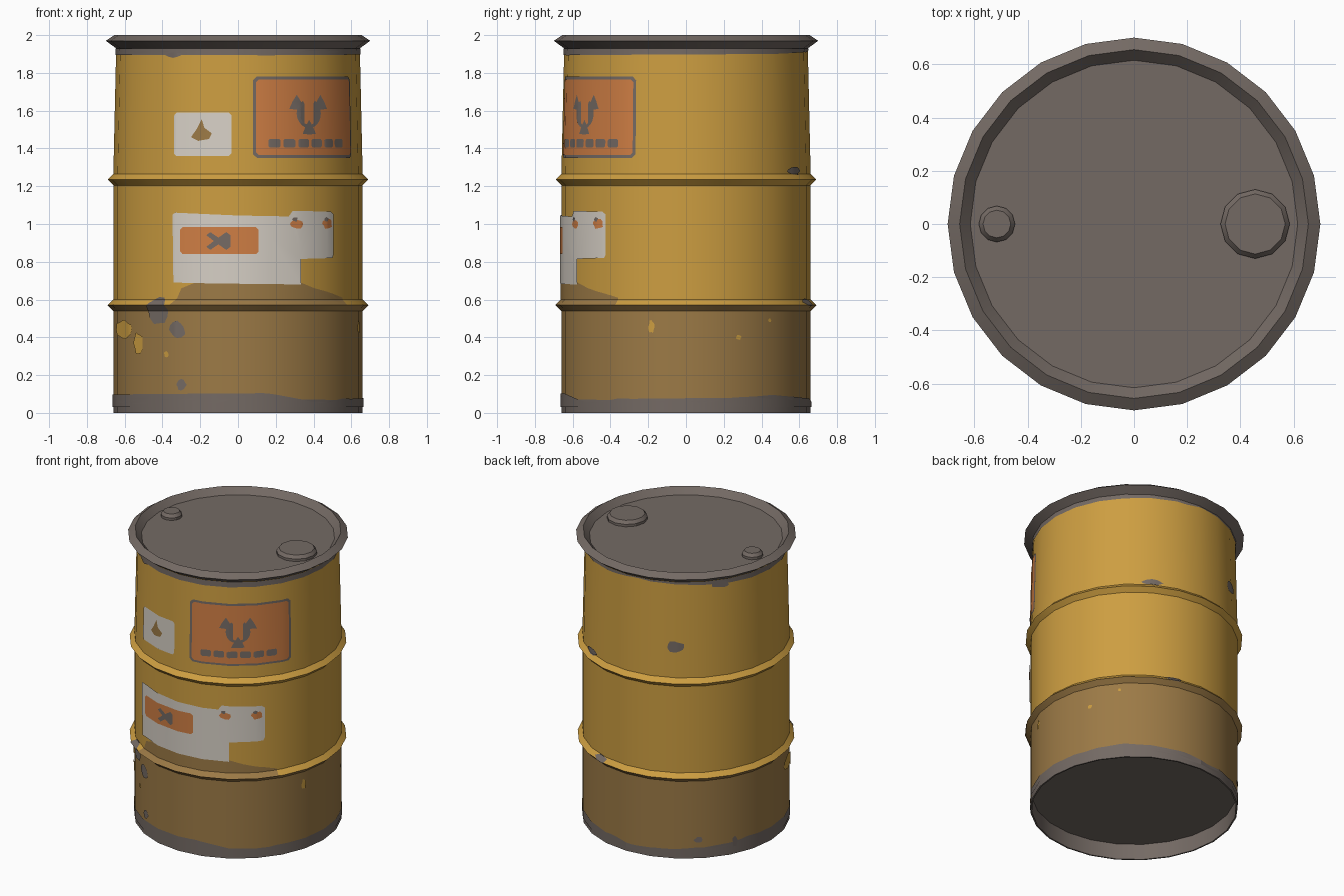
import bpy, bmesh, math, random
from math import sin, cos, pi, radians
from mathutils import Vector

random.seed(4)
if "Cube" in bpy.data.objects:
    bpy.data.objects.remove(bpy.data.objects["Cube"])

SIDES = 24
STEP = 2 * pi / SIDES


def material(name, rgb):
    lin = [((c / 255 + 0.055) / 1.055) ** 2.4 for c in rgb] + [1]
    m = bpy.data.materials.new(name)
    m.use_nodes = True
    m.diffuse_color = lin
    m.node_tree.nodes["Principled BSDF"].inputs["Base Color"].default_value = lin
    return m


YELLOW = material("yellow_paint", (205, 158, 65))
BROWN = material("brown_grime", (156, 122, 70))
GREY = material("bare_metal", (116, 106, 100))
WHITE = material("white_label", (214, 207, 197))
ORANGE = material("orange_label", (207, 126, 68))

# Outer wall of the drum as (radius, height), with two rolling hoops
WALL = [(.66, 0), (.66, .05), (.66, .54), (.69, .57), (.66, .6),
        (.66, 1.205), (.69, 1.235), (.66, 1.265), (.645, 1.93)]


def finish(bm, name, mats):
    mesh = bpy.data.meshes.new(name)
    bm.to_mesh(mesh)
    bm.free()
    for m in mats:
        mesh.materials.append(m)
    ob = bpy.data.objects.new(name, mesh)
    bpy.context.collection.objects.link(ob)
    bpy.ops.object.select_all(action='DESELECT')
    ob.select_set(True)
    bpy.context.view_layer.objects.active = ob
    bpy.ops.object.shade_smooth_by_angle(angle=radians(28))
    return ob


def revolve(name, profile, mats, sides=SIDES, at=(0, 0), rule=None, cap_start=False, cap_end=False):
    """Spin a (radius, height) profile, listed upward on the outside."""
    bm = bmesh.new()
    rings = []
    for r, z in profile:
        angles = [2 * pi * i / sides for i in range(sides)]
        rings.append([bm.verts.new((at[0] + r * sin(a), at[1] - r * cos(a), z)) for a in angles])
    for low, high in zip(rings, rings[1:]):
        for i in range(sides):
            j = (i + 1) % sides
            f = bm.faces.new((low[i], low[j], high[j], high[i]))
            if rule:
                f.material_index = rule(f.calc_center_median().z)
    if cap_start:
        bm.faces.new(rings[0][::-1])
    if cap_end:
        bm.faces.new(rings[-1])
    return finish(bm, name, mats)


def wall_radius(a, z):
    """Radius of the faceted wall at an angle and height."""
    r = WALL[-1][0]
    for (r0, z0), (r1, z1) in zip(WALL, WALL[1:]):
        if z <= z1:
            r = r0 + (r1 - r0) * (z - z0) / (z1 - z0)
            break
    return r * cos(STEP / 2) / cos(a % STEP - STEP / 2)


def decal(name, outline, mat, layer=1):
    """Wrap a flat (angle, height) outline on the wall; angle 0 is the front."""
    bm = bmesh.new()
    bm.faces.new([bm.verts.new((a, z, 0)) for a, z in outline])
    bmesh.ops.triangulate(bm, faces=bm.faces[:])
    cuts = [((i * STEP, 0, 0), (1, 0, 0)) for i in range(-SIDES, SIDES + 1)]
    cuts += [((0, z, 0), (0, 1, 0)) for r, z in WALL]
    for co, no in cuts:
        bmesh.ops.bisect_plane(bm, geom=bm.verts[:] + bm.edges[:] + bm.faces[:],
                               dist=1e-5, plane_co=co, plane_no=no)
    bm.normal_update()
    for f in bm.faces:
        if f.normal.z < 0:
            f.normal_flip()
    for v in bm.verts:
        a, z = v.co.x, v.co.y
        r = wall_radius(a, z) + .002 + .002 * layer
        v.co = Vector((r * sin(a), -r * cos(a), z))
    return finish(bm, name, [mat])


def degrees_outline(points):
    return [(radians(a), z) for a, z in points]


def rounded(a0, a1, z0, z1, c=.015):
    """Rectangle with clipped corners; angles in degrees."""
    a0, a1 = radians(a0), radians(a1)
    d = c / .65
    return [(a0 + d, z0), (a1 - d, z0), (a1, z0 + c), (a1, z1 - c),
            (a1 - d, z1), (a0 + d, z1), (a0, z1 - c), (a0, z0 + c)]


def shape(a, z, points):
    """Place points given in distance units around an angle and height."""
    return [(radians(a) + x / .65, z + y) for x, y in points]


def blob(a, z, w, h):
    pts = []
    for i in range(12):
        k = random.uniform(.75, 1.1)
        pts.append((w * k * cos(i * pi / 6), h * k * sin(i * pi / 6)))
    return shape(a, z, pts)


# Drum wall: bare foot, grimy lower third, painted above; recessed floor
revolve("drum_wall", WALL, [GREY, BROWN, YELLOW],
        rule=lambda z: 0 if z < .05 else 1 if z < .57 else 2)
revolve("drum_floor", [(.65, .11), (.65, 0), (.66, 0)], [GREY], cap_start=True)

# Lid with chamfered rim and two bungs
revolve("lid", [(.645, 1.93), (.70, 1.97), (.655, 2), (.615, 1.955)], [GREY], cap_end=True)
for name, x, r, top in (("large_bung", .455, .13, .113), ("small_bung", -.515, .068, .052)):
    revolve(name, [(r, 1.95), (r, 1.972), (top, 1.993)], [GREY], sides=12, at=(x, 0), cap_end=True)

# Worn wavy edges at the foot and under the rim
N = 96
wave = []
for i in range(N + 1):
    a = pi - 2 * pi * i / N
    bump = max(0, sin(3 * a + .9)) ** 4 * .035 + .008 * sin(7 * a) + .006 * sin(13 * a + 1)
    wave.append((a, bump))
decal("worn_foot", [(-pi, .03), (pi, .03)] + [(a, .065 + b) for a, b in wave], GREY)
decal("worn_top", [(pi, 1.93), (-pi, 1.93)] + [(a, 1.917 - b * .6) for a, b in wave[::-1]], GREY)

# Grime splashed above the lower hoop
decal("grime_splash", degrees_outline([
    (-32, .57), (57, .57), (57, .61), (50, .63), (38, .66), (30, .69),
    (-20, .69), (-27, .66), (-29, .61)]), BROWN)

# Scuffs: angle, height, half width, half height
scuffs = {
    GREY: [(-39, .545, .07, .085), (-29, .44, .05, .045), (-27, .15, .03, .03),
           (150, 1.28, .07, .022), (162, .585, .06, .022), (209, 1.48, .065, .04),
           (-125, 1.9, .06, .025), (-32, 1.895, .06, .014), (-138, .13, .03, .025),
           (-117, .09, .02, .04)],
    YELLOW: [(-66, .44, .11, .06), (-53, .37, .04, .06), (-35, .31, .016, .016),
             (74, .455, .018, .035), (115, .4, .015, .015), (132, .49, .01, .01)],
}
for mat, rows in scuffs.items():
    for i, (a, z, w, h) in enumerate(rows):
        decal(f"{mat.name}_scuff_{i + 1}", blob(a, z, w, h), mat, 2)

# Large orange warning label with metal-coloured border
decal("warning_label_border", rounded(7, 66, 1.35, 1.78, .02), GREY, 1)
decal("warning_label", rounded(8.4, 64.6, 1.364, 1.766), ORANGE, 2)
arc = [radians(120 + 300 * i / 20) for i in range(21)]
ring = [(.078 * cos(t), .078 * sin(t)) for t in arc]
ring += [(.06 * cos(t), .06 * sin(t)) for t in reversed(arc)]
decal("warning_ring", shape(35, 1.585, ring), GREY, 3)
for i, t in enumerate((30, 150, 270)):
    t = radians(t)
    lobe = []
    for k in range(6):
        s = t + pi + k * pi / 3
        reach = .05 if k % 2 == 0 else .028
        lobe.append((.088 * cos(t) + reach * cos(s), .088 * sin(t) + reach * sin(s)))
    decal(f"warning_lobe_{i + 1}", shape(35, 1.59, lobe), GREY, 3)
for i in range(6):
    a = 14 + i * 7.4
    decal(f"warning_bar_{i + 1}", rounded(a, a + 6, 1.405, 1.45, .008), GREY, 3)

# Small white label with a worn triangle
decal("small_label", rounded(-31, -3, 1.36, 1.59), WHITE, 1)
decal("small_label_triangle", shape(-17, 1.44, [(-.06, .02), (-.02, 0), (.04, .01), (.055, .04),
                                               (.015, .07), (0, .115), (-.03, .06)]), BROWN, 2)

# Wide stepped white label
decal("wide_label", degrees_outline([
    (-31, .69), (-10, .685), (30, .68), (30, .815), (49, .82), (50, .84), (50, 1.05),
    (48, 1.065), (26, 1.07), (24, 1.04), (0, 1.045), (-30, 1.06), (-31.5, 1.05)]), WHITE, 2)
decal("wide_label_panel", rounded(-27.5, 9.5, .84, .985), ORANGE, 3)
cross = []
for k in range(8):
    t = radians(45 + 45 * k)
    reach = .075 if k % 2 == 0 else .024
    for spread in ((-.2, .2) if k % 2 == 0 else (0,)):
        cross.append((reach * cos(t + spread), .75 * reach * sin(t + spread)))
decal("wide_label_cross", shape(-9, .91, cross), GREY, 4)
for i, a in enumerate((28, 45.5)):
    decal(f"wide_label_mark_{i + 1}", blob(a, 1.0, .038, .028), ORANGE, 3)
    decal(f"wide_label_speck_{i + 1}", blob(a - 1, 1.025, .016, .012), GREY, 4)
